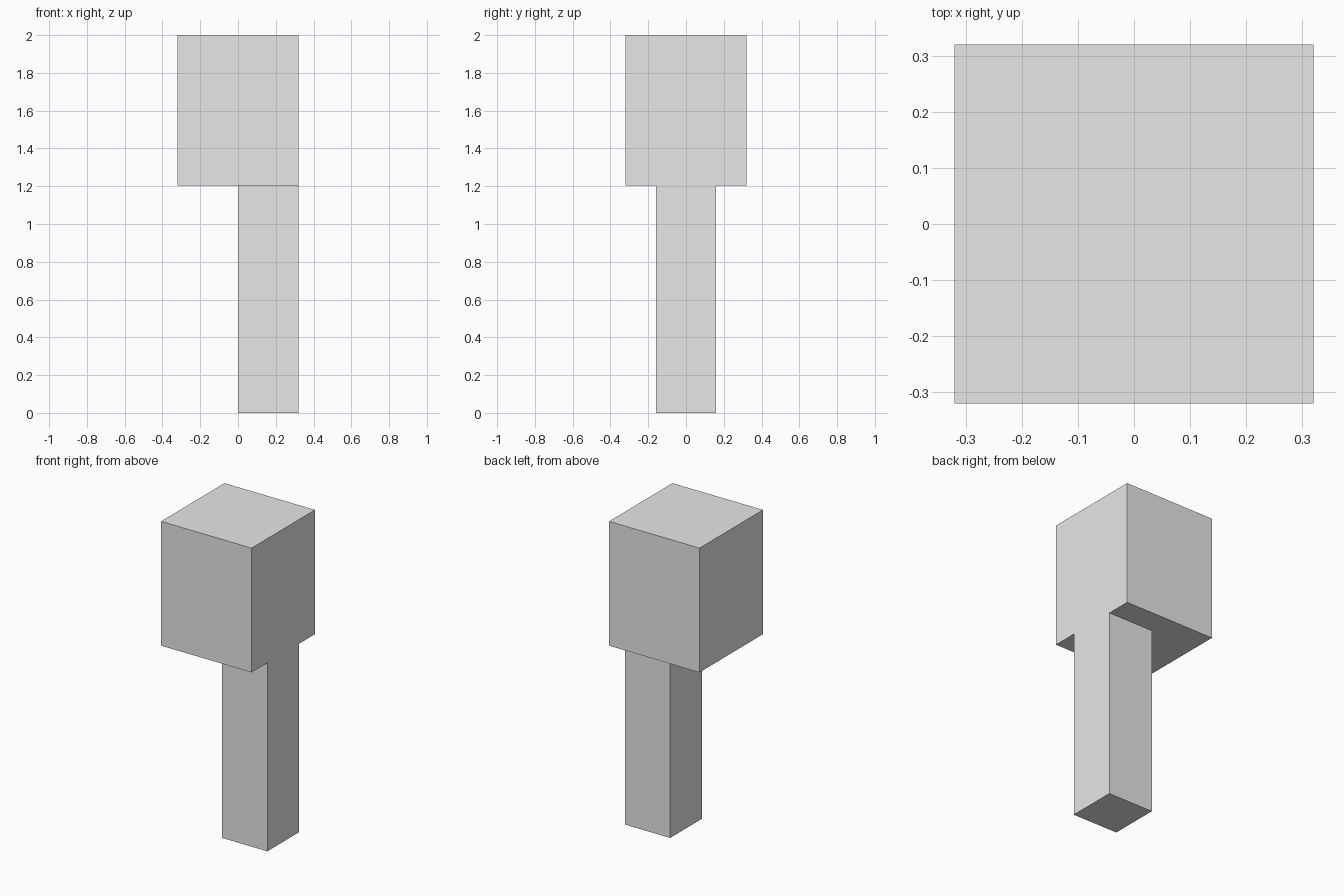
import bpy
import bmesh

# Remove the default cube
default = bpy.data.objects.get("Cube")
if default:
    bpy.data.objects.remove(default, do_unlink=True)

# Plain grey material
GREY = (0.8, 0.8, 0.8, 1.0)
grey = bpy.data.materials.new("light_grey")
grey.use_nodes = True
grey.diffuse_color = GREY
grey.node_tree.nodes["Principled BSDF"].inputs["Base Color"].default_value = GREY


def box(name, low, high, open_top=False):
    """Axis-aligned box between two corners, optionally without its top face."""
    bm = bmesh.new()
    bmesh.ops.create_cube(bm, size=1)
    for v in bm.verts:
        v.co = [high[i] if v.co[i] > 0 else low[i] for i in range(3)]
    bm.normal_update()
    if open_top:
        tops = [f for f in bm.faces if f.normal.z > 0.5]
        bmesh.ops.delete(bm, geom=tops, context="FACES_ONLY")
    mesh = bpy.data.meshes.new(name)
    bm.to_mesh(mesh)
    bm.free()
    mesh.materials.append(grey)
    obj = bpy.data.objects.new(name, mesh)
    bpy.context.collection.objects.link(obj)
    return obj


HALF = 0.32    # half width of the head
JOIN = 1.205   # height where the post meets the head

# Head block on top, post flush with its left (+x) side
box("head_block", (-HALF, -HALF, JOIN), (HALF, HALF, 2))
box("post", (0, -HALF / 2, 0), (HALF, HALF / 2, JOIN), open_top=True)
